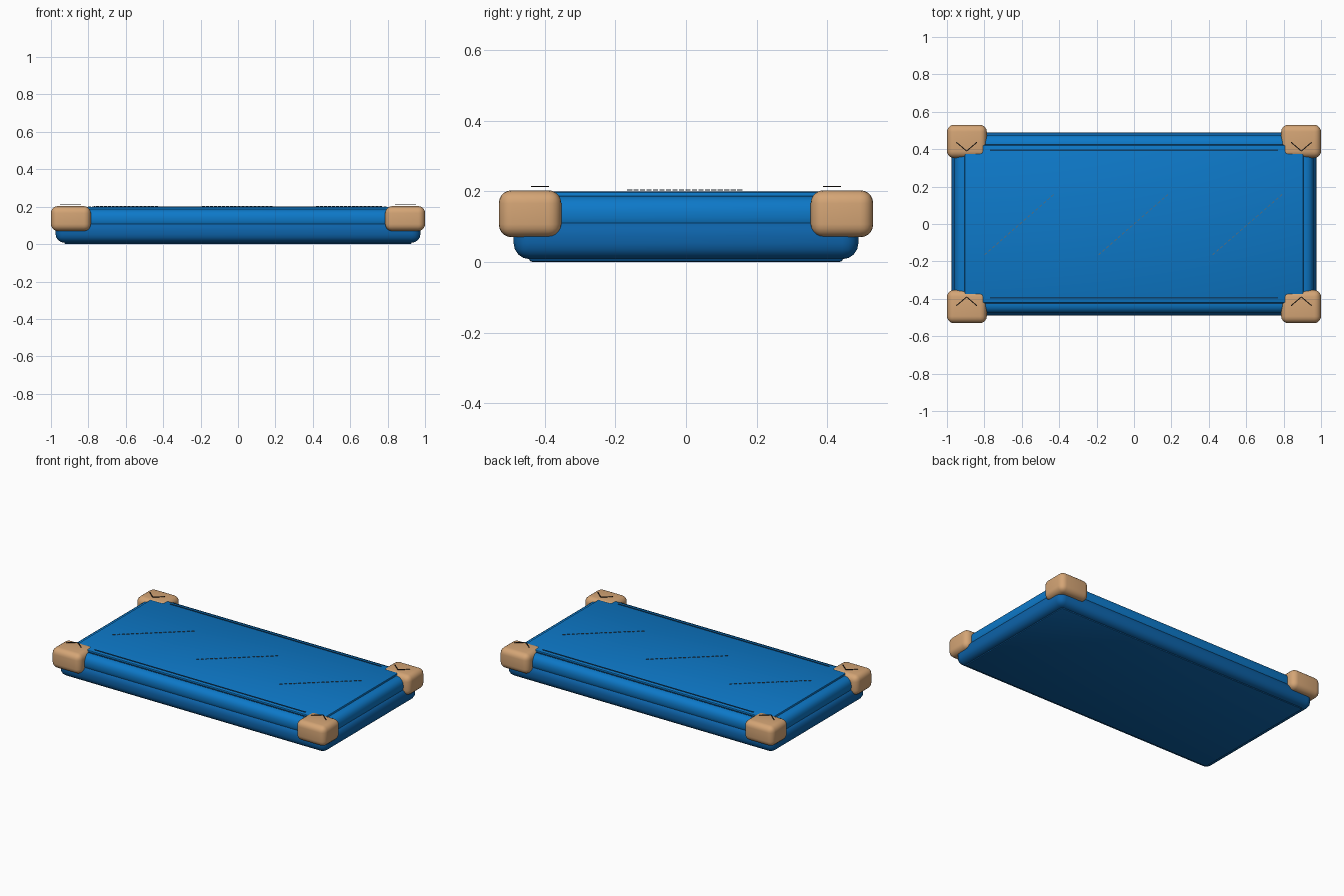
import bpy, bmesh, math
from mathutils import Vector

cube = bpy.data.objects.get("Cube")
if cube:
    bpy.data.objects.remove(cube, do_unlink=True)


def material(name, rgb):
    m = bpy.data.materials.new(name)
    m.use_nodes = True
    col = (*rgb, 1)
    m.diffuse_color = col
    m.node_tree.nodes["Principled BSDF"].inputs["Base Color"].default_value = col
    return m


BLUE = material("mat blue", (0.004, 0.19, 0.58))
DEEP = material("deep blue", (0.004, 0.125, 0.40))
TAN = material("tan", (0.66, 0.376, 0.18))
SEAM = material("seam navy", (0.004, 0.05, 0.14))
THREAD = material("thread slate", (0.08, 0.16, 0.24))
DARK = material("mark brown", (0.03, 0.022, 0.016))


def box(name, lo, hi, mat, bevel=0, segments=4):
    """Axis-aligned box between two corners, with rounded edges."""
    lo, hi = Vector(lo), Vector(hi)
    bm = bmesh.new()
    bmesh.ops.create_cube(bm, size=1)
    for v in bm.verts:
        v.co = Vector(a * b for a, b in zip(v.co, hi - lo))
    if bevel:
        bmesh.ops.bevel(bm, geom=bm.edges[:], offset=bevel, segments=segments,
                        profile=0.5, affect='EDGES')
    me = bpy.data.meshes.new(name)
    bm.to_mesh(me)
    bm.free()
    me.materials.append(mat)
    ob = bpy.data.objects.new(name, me)
    ob.location = (lo + hi) / 2
    bpy.context.collection.objects.link(ob)
    if bevel:
        bpy.ops.object.select_all(action='DESELECT')
        ob.select_set(True)
        bpy.context.view_layer.objects.active = ob
        bpy.ops.object.shade_smooth_by_angle(angle=math.radians(40))
    return ob


def slab(name, x, y, z0, z1, mat, bevel, segments=4):
    return box(name, (-x, -y, z0), (x, y, z1), mat, bevel, segments)


def strips(name, segments, z, width, mat, height=0.003):
    """Thin flat bars laid along a list of 2D segments."""
    bm = bmesh.new()
    for a, b in segments:
        a, b = Vector(a), Vector(b)
        d = (b - a).normalized() * width / 2
        n = Vector((-d.y, d.x))
        base = [bm.verts.new((p.x, p.y, z)) for p in (a - n, b - n, b + n, a + n)]
        top = [bm.verts.new((v.co.x, v.co.y, z + height)) for v in base]
        bm.faces.new(base[::-1])
        bm.faces.new(top)
        for i in range(4):
            j = (i + 1) % 4
            bm.faces.new((base[i], base[j], top[j], top[i]))
    me = bpy.data.meshes.new(name)
    bm.to_mesh(me)
    bm.free()
    me.materials.append(mat)
    ob = bpy.data.objects.new(name, me)
    bpy.context.collection.objects.link(ob)
    return ob


# Stacked cushion layers
slab("bottom_sheet", 0.93, 0.445, 0.0, 0.03, DEEP, 0.01, 2)
slab("lower_cushion", 0.975, 0.488, 0.008, 0.12, DEEP, 0.045)
slab("upper_cushion", 0.96, 0.477, 0.08, 0.187, BLUE, 0.045)
slab("top_panel", 0.905, 0.422, 0.15, 0.199, BLUE, 0.006, 2)

# Dark piping where the panel meets the cushion along the long sides
strips("panel_piping", [((-0.8, s * 0.425), (0.8, s * 0.425)) for s in (-1, 1)],
       0.186, 0.008, SEAM)

# Long seams on the panel
strips("panel_seams", [((-0.77, s * 0.395), (0.77, s * 0.395)) for s in (-1, 1)],
       0.199, 0.008, SEAM)

# Diagonal dashed stitching
COUNT = 18
half = Vector((0.19, 0.165))
for label, cx in (("right", -0.61), ("middle", 0), ("left", 0.61)):
    start, step = Vector((cx, 0)) - half, half * 2 / COUNT
    dashes = [(start + step * i, start + step * (i + 0.6)) for i in range(COUNT)]
    strips(label + "_stitching", dashes, 0.202, 0.005, THREAD)

# Corner guards, each with a small chevron above it
for side, sx in (("right", -1), ("left", 1)):
    for end, sy in (("front", -1), ("back", 1)):
        xs = sorted((sx * 0.787, sx * 1.0))
        ys = sorted((sy * 0.353, sy * 0.53))
        box(f"{end}_{side}_corner_guard", (xs[0], ys[0], 0.07), (xs[1], ys[1], 0.203),
            TAN, 0.037, 5)
        tip = Vector((sx * 0.895, sy * 0.39))
        arms = [(tip, tip + Vector((d * 0.055, sy * 0.047))) for d in (-1, 1)]
        strips(f"{end}_{side}_chevron", arms, 0.212, 0.005, DARK)
